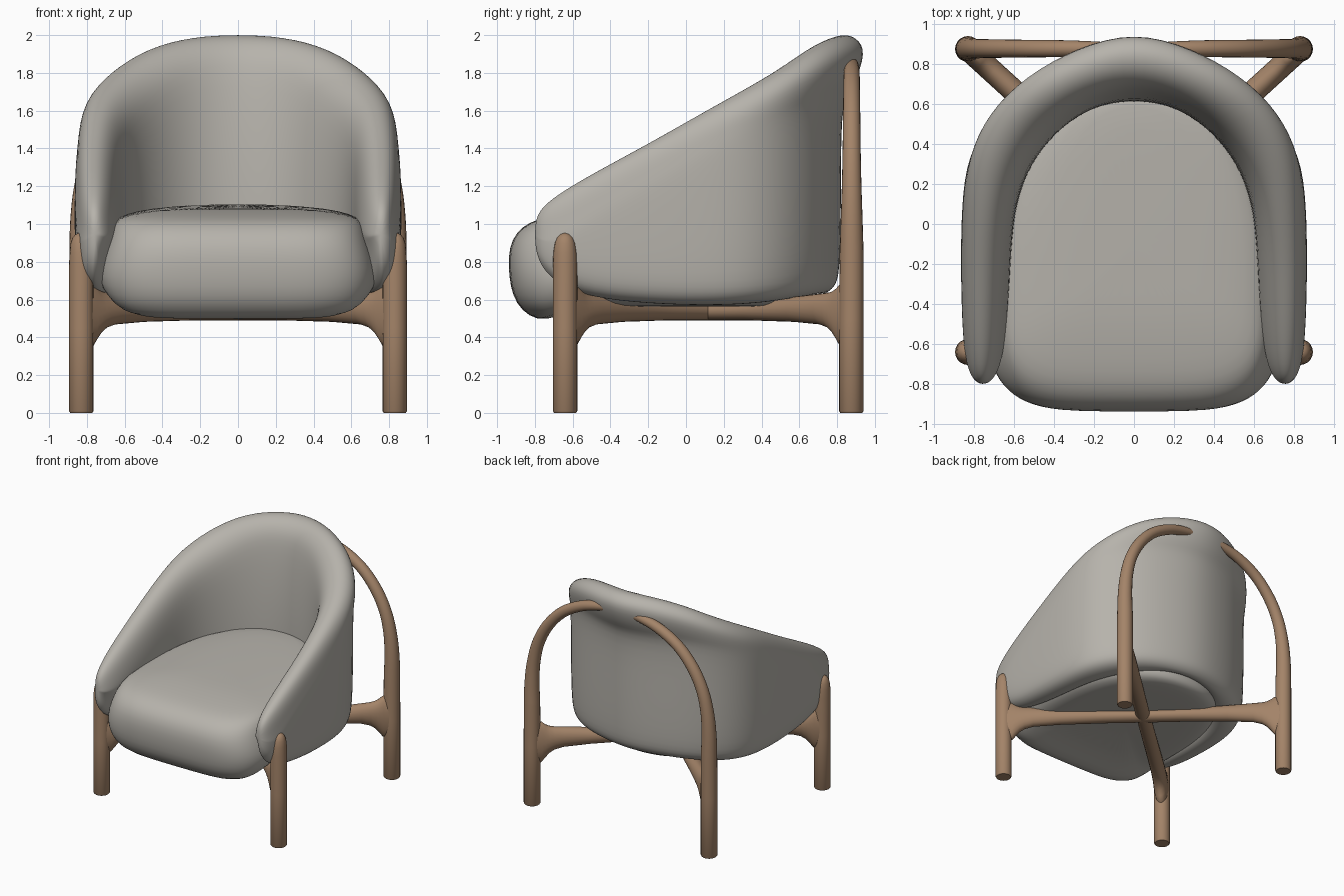
import bpy, bmesh, math
from mathutils import Vector

if "Cube" in bpy.data.objects:
    bpy.data.objects.remove(bpy.data.objects["Cube"])


def material(name, rgb):
    m = bpy.data.materials.new(name)
    m.diffuse_color = (*rgb, 1)
    m.use_nodes = True
    m.node_tree.nodes["Principled BSDF"].inputs["Base Color"].default_value = m.diffuse_color
    return m


FABRIC = material("warm grey fabric", (0.47, 0.45, 0.41))
WOOD = material("light wood", (0.37, 0.23, 0.14))


def loft(name, rings, mat, subdiv=0):
    """Skin a list of equal-length closed rings and cap both ends."""
    bm = bmesh.new()
    loops = [[bm.verts.new(p) for p in r] for r in rings]
    n = len(loops[0])
    for a, b in zip(loops, loops[1:]):
        for i in range(n):
            j = (i + 1) % n
            bm.faces.new((a[i], a[j], b[j], b[i]))
    bm.faces.new(loops[0][::-1])
    bm.faces.new(loops[-1])
    bmesh.ops.recalc_face_normals(bm, faces=bm.faces)
    me = bpy.data.meshes.new(name)
    bm.to_mesh(me)
    bm.free()
    me.materials.append(mat)
    ob = bpy.data.objects.new(name, me)
    bpy.context.collection.objects.link(ob)
    if subdiv:
        mod = ob.modifiers.new("subdivision", 'SUBSURF')
        mod.levels = mod.render_levels = subdiv
    bpy.ops.object.select_all(action='DESELECT')
    ob.select_set(True)
    bpy.context.view_layer.objects.active = ob
    if subdiv:
        bpy.ops.object.shade_smooth()
    else:
        bpy.ops.object.shade_smooth_by_angle(angle=math.radians(40))
    return ob


def spline(pts, steps):
    """Catmull-Rom interpolation of tuples of any length."""
    out = []
    for i in range(len(pts) - 1):
        p0, p1, p2, p3 = pts[max(i - 1, 0)], pts[i], pts[i + 1], pts[min(i + 2, len(pts) - 1)]
        for s in range(steps):
            t = s / steps
            out.append(tuple(0.5 * (2 * b + (c - a) * t + (2 * a - 5 * b + 4 * c - d) * t * t
                                    + (3 * b - a - 3 * c + d) * t ** 3)
                             for a, b, c, d in zip(p0, p1, p2, p3)))
    return out + [pts[-1]]


def tube(name, path, ref, mat, sides=20):
    """Sweep an ellipse along (x, y, z, radius along ref, radius across)."""
    ref = Vector(ref)
    rings = []
    for i, p in enumerate(path):
        a, b = path[max(i - 1, 0)], path[min(i + 1, len(path) - 1)]
        across = (Vector(b[:3]) - Vector(a[:3])).cross(ref).normalized()
        rings.append([Vector(p[:3]) + ref * p[3] * math.cos(w) + across * p[4] * math.sin(w)
                      for w in (2 * math.pi * k / sides for k in range(sides))])
    return loft(name, rings, mat)


LX, FY, BY = 0.83, -0.64, 0.875

for s, side in ((1, "right"), (-1, "left")):
    # front leg with a rounded top
    leg = [(0, .058), (.01, .065), (.45, .065), (.78, .065), (.85, .062),
           (.90, .054), (.93, .041), (.945, .026), (.952, .008)]
    tube(side + "_front_leg", [(s * (LX + max(0, z - .8) * .05), FY, z, r, r * .95 if z > .8 else r)
                               for z, r in leg], (0, 1, 0), WOOD)

    # back leg that bends into half of the back arch
    low = [(s * LX, BY, z, r, r) for z, r in ((0, .058), (.01, .065), (.5, .065))]
    arch = [(.83, .85, .063), (.83, 1.02, .058), (.815, 1.2, .052), (.77, 1.38, .048),
            (.68, 1.55, .046), (.54, 1.70, .044), (.36, 1.80, .042), (.18, 1.845, .035), (.03, 1.855, .022)]
    tube(side + "_back_leg_arch", low + spline([(s * x, BY + .002, z, r, r) for x, z, r in arch], 4),
         (0, 1, 0), WOOD)

    # diagonal brace flaring into both legs
    a, b = Vector((s * LX, FY, 0)), Vector((-s * LX, BY, 0))
    length = (b - a).length
    flare = [(0, .32, .70), (.07, .345, .69), (.10, .385, .665), (.13, .42, .648), (.17, .448, .638),
             (.24, .468, .632), (.45, .482, .615), (.8, .49, .59)]
    half = [(d / length, lo, hi) for d, lo, hi in flare]
    full = half + [(.5, .49, .58)] + [(1 - t, lo, hi) for t, lo, hi in reversed(half)]
    path = []
    for t, lo, hi in full:
        p = a.lerp(b, t)
        path.append((p.x, p.y, (lo + hi) / 2, (hi - lo) / 2, .058))
    tube(side + "_diagonal_brace", path, (0, 0, 1), WOOD)

# wrap-around shell: outer x, outer y, inner x, inner y, bottom, top, wall, rim
stations = [
    (.77, -.80, .74, -.80, .89, 1.00, 1.0, .95),
    (.81, -.775, .695, -.78, .78, 1.08, 1.0, .93),
    (.845, -.68, .645, -.69, .68, 1.16, 1.0, .92),
    (.86, -.5, .625, -.5, .605, 1.27, 1.0, .92),
    (.867, -.2, .615, -.2, .575, 1.43, 1.0, .92),
    (.862, .1, .60, .05, .565, 1.59, 1.0, .93),
    (.84, .34, .54, .26, .57, 1.715, .98, .96),
    (.74, .56, .42, .43, .59, 1.83, .91, .99),
    (.555, .75, .285, .54, .615, 1.942, .78, 1.0),
    (.29, .90, .15, .60, .63, 1.998, .65, 1.0),
    (0, .985, 0, .617, .63, 2.01, .59, 1.0)]


def shell_ring(st, s):
    ox, oy, ix, iy, zb, zt, k, rim = st
    h = zt - zb
    f = min(1, h / .45)
    g = (1 - k) * .22                                   # the rim leans outward towards the back
    e = .3 * min(1, max(0, (-.45 - oy) / .25))          # the arm fronts taper outward below
    drop = .25 + .25 * (1 - k)
    prof = [(.3 + e, zb), (.08 + e, zb + .04 * f), (e, zb + .15 * f), (e / 3, zb + .5 * h),
            (.05 + g, zt - .22 * f), (.17 + g, zt - .09 * f), (.36 + g, zt - .02 * f), (.58 + g, zt),
            (.8 + g / 2, zt - .02 * f), (rim, zt - .09 * f), (k * .5 + rim * .5, zt - (drop - .07) * f),
            (k, zt - drop * f), (k, zb + .45 * h), (k * .98, zb + .14 * f),
            (max(k * .88, .3 + e), zb + .045 * f), (max(k * .65, .31 + e), zb + .005)]
    return [(s * (ix + (ox - ix) * u), iy + (oy - iy) * u, z) for u, z in prof]


loft("shell", [shell_ring(t, 1) for t in stations]
     + [shell_ring(t, -1) for t in reversed(stations[:-1])], FABRIC, 2)

# seat cushion: stacked outlines of height, half width, front y, back y, crown tilt
# (the underside rises behind the front roll so the braces pass below it)
layers = [(.478, .36, -.50, .44, 0), (.478, .52, -.70, .58, 0), (.490, .63, -.79, .66, 0),
          (.54, .69, -.87, .68, 0), (.62, .73, -.92, .67, 0), (.72, .75, -.937, .66, 0),
          (.82, .73, -.943, .66, 0), (.92, .695, -.925, .66, 0), (.995, .67, -.865, .67, .3),
          (1.037, .635, -.79, .67, .7), (1.062, .56, -.69, .66, 1), (1.08, .42, -.53, .63, 1),
          (1.088, .20, -.38, .35, 1)]
rings = []
for z, w, front, back, tilt in layers:
    cy, ring = -.25, []
    for i in range(40):
        ang = 2 * math.pi * i / 40
        c, sn = math.cos(ang), math.sin(ang)
        n, depth = (4.2, cy - front) if sn < 0 else (2.3, back - cy)
        x = w * math.copysign(abs(c) ** (2 / n), c)
        y = cy + depth * math.copysign(abs(sn) ** (2 / n), sn)
        lift = .085 * min(1, max(0, (y + .77) / .25)) * min(1, max(0, (.72 - z) / .15))
        ring.append((x, y, z + lift + tilt * .03 * (y + .2)))
    rings.append(ring)
loft("seat_cushion", rings, FABRIC, 1)
